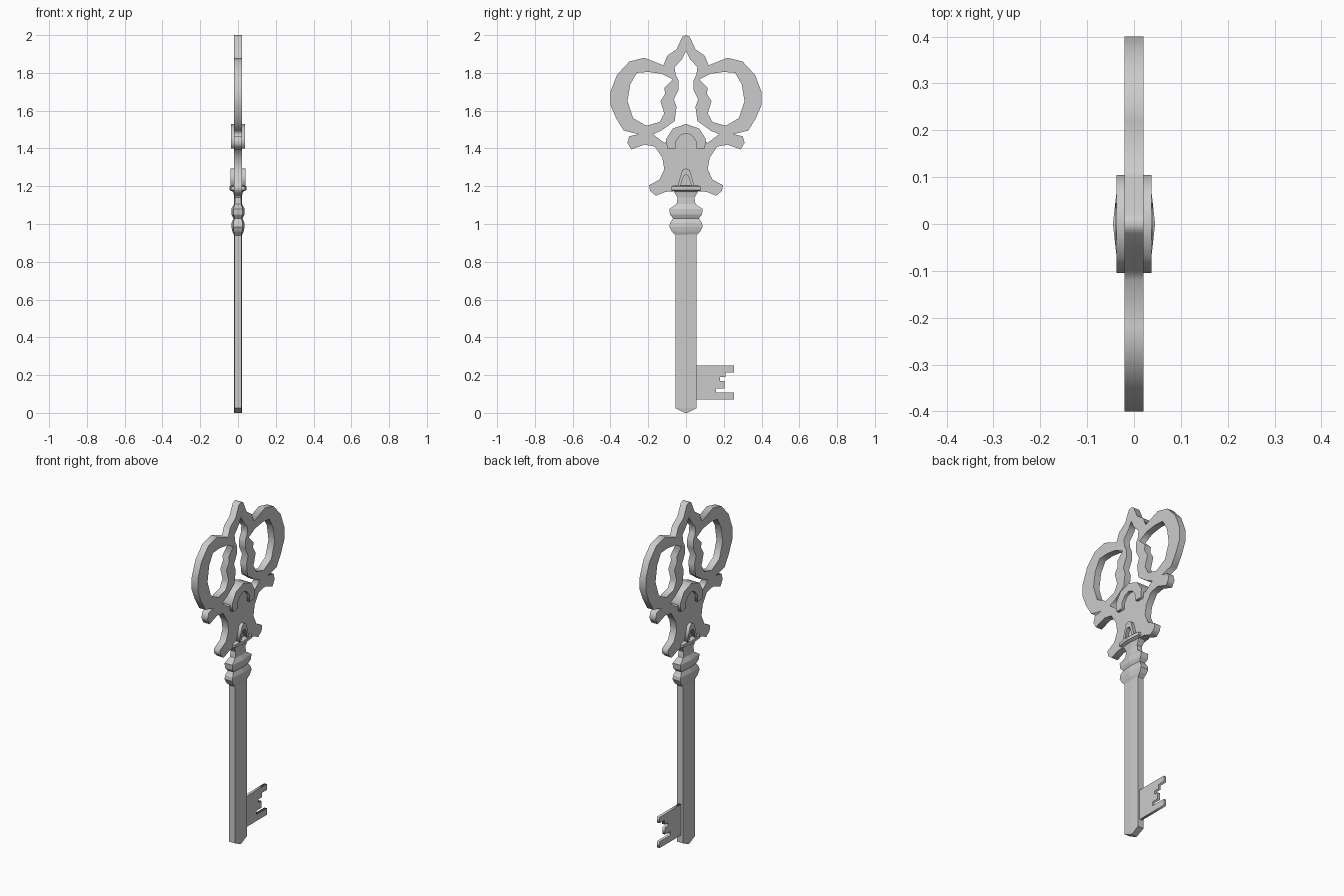
import bpy, bmesh
from mathutils import Matrix

# local x,y,z -> world y,z,x : flat outlines stand up in the YZ plane
STAND = Matrix(((0, 0, 1, 0), (1, 0, 0, 0), (0, 1, 0, 0), (0, 0, 0, 1)))


def flip(pts):
    return [(-y, z) for y, z in pts]


def closed(half):
    """Half outline from top to bottom, mirrored to a full loop."""
    return half + [p for p in flip(half)[::-1] if abs(p[0]) > 1e-6]


def add_mesh(name, bm):
    bmesh.ops.remove_doubles(bm, verts=bm.verts, dist=1e-5)
    bmesh.ops.recalc_face_normals(bm, faces=bm.faces)
    me = bpy.data.meshes.new(name)
    bm.to_mesh(me)
    bm.free()
    ob = bpy.data.objects.new(name, me)
    bpy.context.collection.objects.link(ob)
    return ob


def plate(name, loops, half_thick):
    """Extruded flat outline; extra loops become holes."""
    cu = bpy.data.curves.new(name + "_outline", 'CURVE')
    cu.dimensions = '2D'
    cu.fill_mode = 'BOTH'
    cu.extrude = half_thick
    for pts in loops:
        sp = cu.splines.new('POLY')
        sp.points.add(len(pts) - 1)
        for p, (a, b) in zip(sp.points, pts):
            p.co = (a, b, 0, 1)
        sp.use_cyclic_u = True
    tmp = bpy.data.objects.new(name + "_outline", cu)
    bpy.context.collection.objects.link(tmp)
    bpy.context.view_layer.update()
    me = tmp.to_mesh()
    bm = bmesh.new()
    bm.from_mesh(me)
    tmp.to_mesh_clear()
    bpy.data.objects.remove(tmp)
    bm.transform(STAND)
    return add_mesh(name, bm)


def loft(name, sections):
    """Stack of hexagonal rings: (z, half width y, ridge x, edge x)."""
    bm = bmesh.new()
    rings = []
    for z, w, r, e in sections:
        ring = [(r, 0), (e, w), (-e, w), (-r, 0), (-e, -w), (e, -w)]
        rings.append([bm.verts.new((x, y, z)) for x, y in ring])
    for a, b in zip(rings, rings[1:]):
        for i in range(6):
            j = (i + 1) % 6
            bm.faces.new((a[i], a[j], b[j], b[i]))
    bm.faces.new(rings[0])
    bm.faces.new(rings[-1])
    return add_mesh(name, bm)


# Bow: pierced ornamental head
outer = closed([
    (0, 2.0), (.02, 1.99), (.05, 1.925), (.10, 1.89), (.12, 1.84), (.22, 1.88),
    (.30, 1.86), (.365, 1.79), (.40, 1.70), (.40, 1.63), (.37, 1.56), (.33, 1.495),
    (.25, 1.475), (.30, 1.465), (.31, 1.43), (.29, 1.395), (.22, 1.42), (.165, 1.41),
    (.125, 1.35), (.115, 1.29), (.14, 1.235), (.195, 1.205), (.19, 1.175), (.16, 1.15),
    (.11, 1.17), (.05, 1.175), (0, 1.175)])
middle_hole = closed([
    (0, 1.915), (.02, 1.875), (.06, 1.83), (.055, 1.79), (.04, 1.76), (.04, 1.71),
    (.065, 1.66), (.05, 1.62), (.06, 1.545), (.13, 1.495), (.175, 1.475), (.115, 1.43),
    (.08, 1.45), (0, 1.50)])
side_hole = [
    (.07, 1.765), (.13, 1.795), (.20, 1.805), (.26, 1.80), (.295, 1.74), (.31, 1.65),
    (.28, 1.56), (.21, 1.52), (.14, 1.54), (.115, 1.585), (.135, 1.65), (.11, 1.69),
    (.115, 1.72)]
plate("bow", [outer, middle_hole, side_hole, flip(side_hole)], .02)

# Raised horseshoe arch on both faces of the bow
plate("bow_arch", [closed([
    (0, 1.53), (.07, 1.505), (.105, 1.45), (.10, 1.40), (.055, 1.40), (.055, 1.435),
    (.03, 1.47), (0, 1.48)])], .037)

# Raised tongue above the neck, and the flange it stands on
plate("neck_tongue", [closed([
    (0, 1.295), (.02, 1.285), (.045, 1.20), (.03, 1.20), (.012, 1.255), (0, 1.26)])], .04)
loft("neck_flange", [(1.172, .055, .03, .02), (1.18, .08, .045, .036),
                     (1.198, .08, .045, .036), (1.205, .05, .036, .022)])

# Turned neck with two beads
loft("collar", [
    (.94, .055, .02, .018), (.96, .075, .03, .022), (.985, .088, .035, .025),
    (1.005, .085, .034, .025), (1.03, .068, .024, .018), (1.05, .085, .034, .025),
    (1.08, .088, .035, .025), (1.105, .05, .021, .017), (1.14, .045, .02, .016),
    (1.165, .06, .024, .02), (1.18, .07, .03, .022)])

# Flat shaft with a blunt pointed end
loft("shaft", [(0, .006, .02, .018), (.025, .056, .021, .019), (.95, .055, .021, .019)])

# Toothed bit
plate("bit", [[
    (.04, .25), (.255, .25), (.255, .215), (.21, .215), (.21, .19), (.18, .19),
    (.18, .17), (.205, .17), (.205, .13), (.16, .13), (.16, .108), (.255, .108),
    (.255, .07), (.04, .07)]], .008)
